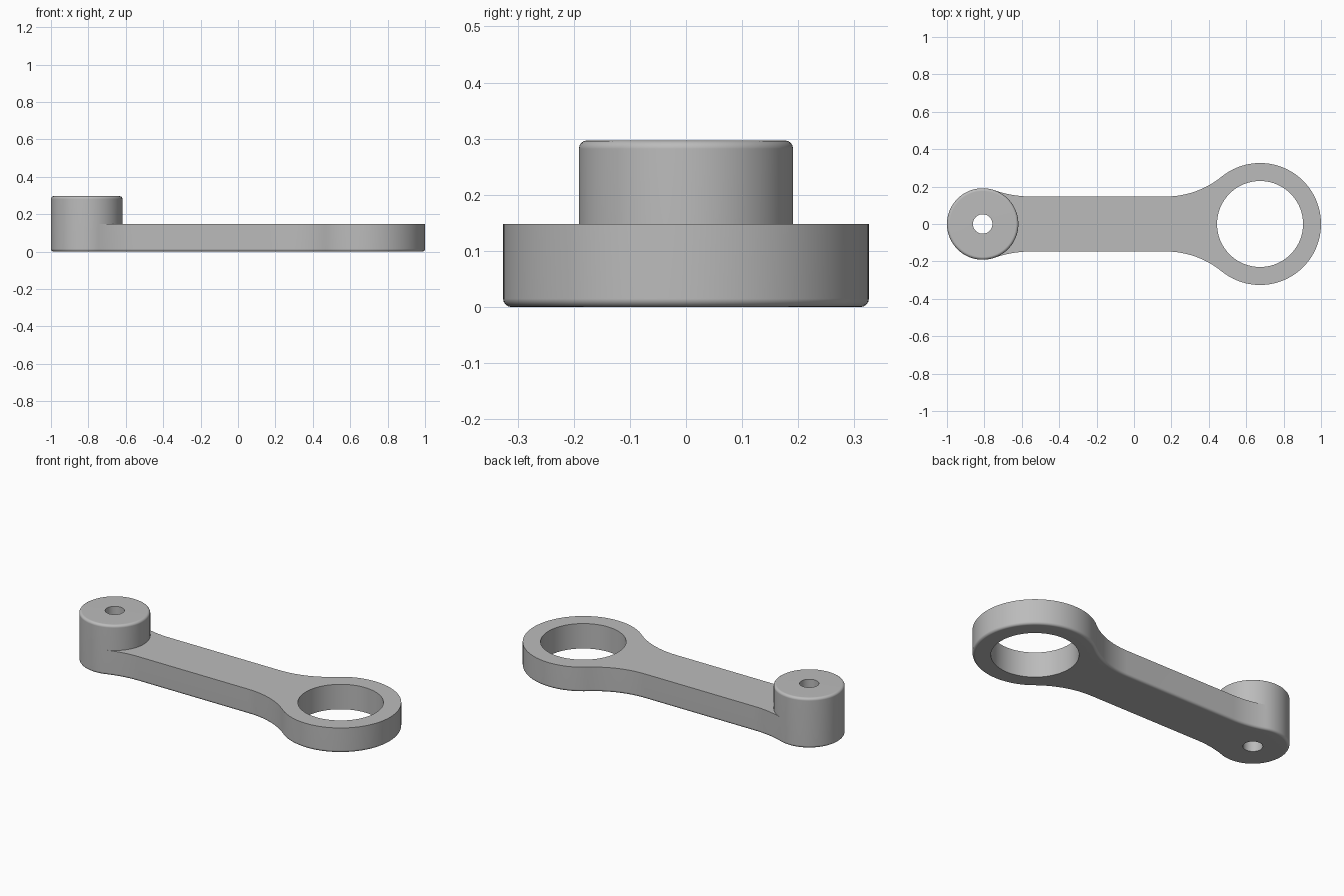
import bpy, bmesh
from math import pi, sin, cos, atan2, hypot

cube = bpy.data.objects.get("Cube")
if cube:
    bpy.data.objects.remove(cube, do_unlink=True)

# Main dimensions
RING_X, RING_R, BORE_R = 0.674, 0.326, 0.23
BOSS_X, BOSS_R, PIN_R = -0.809, 0.191, 0.052
HALF_W, ARM_H, BOSS_H, EDGE = 0.147, 0.148, 0.297, 0.015


def arc(cx, cy, r, a, b, n):
    """Points along a circular arc, both ends included."""
    return [(cx + r * cos(a + (b - a) * i / n), cy + r * sin(a + (b - a) * i / n))
            for i in range(n + 1)]


def fillet(start_x, cx, r):
    """Centre height and radius of the blend from the straight arm to a round end."""
    d = start_x - cx
    rf = (d * d + HALF_W ** 2 - r * r) / (2 * (r - HALF_W))
    return HALF_W + rf, rf


RF_X, LF_X = 0.17, -0.55
rf_y, rf_r = fillet(RF_X, RING_X, RING_R)
lf_y, lf_r = fillet(LF_X, BOSS_X, BOSS_R)
a = atan2(rf_y, RF_X - RING_X)
b = atan2(lf_y, LF_X - BOSS_X)


def boss_outer(inset):
    return arc(BOSS_X, 0, BOSS_R - inset, b, 2 * pi - b, 60)


def boss_inner(inset):
    return arc(BOSS_X, 0, BOSS_R - inset, b, -b, 40)


def outline(inset, end):
    """Counter-clockwise arm outline, closed at the boss by the given arc."""
    top = arc(RF_X, rf_y, rf_r + inset, a + pi, 1.5 * pi, 16)[1:]
    top += arc(LF_X, lf_y, lf_r + inset, 1.5 * pi, b + pi, 10)[:-1]
    bottom = [(x, -y) for x, y in reversed(top)]
    return arc(RING_X, 0, RING_R - inset, -a, a, 80) + top + end(inset) + bottom


def boss_circle(inset):
    return boss_outer(inset) + boss_inner(inset)[::-1][1:-1]


def circle(cx, r, n):
    return arc(cx, 0, r, 0, 2 * pi, n)[:-1]


bm = bmesh.new()


def loop(points, z):
    return [bm.verts.new((x, y, z)) for x, y in points]


def wall(*loops):
    for lo, hi in zip(loops, loops[1:]):
        for i in range(len(lo)):
            j = (i + 1) % len(lo)
            bm.faces.new((lo[i], lo[j], hi[j], hi[i]))


def cap(*loops):
    """Flat face filling the first loop and leaving the others as holes."""
    edges = []
    for lp in loops:
        for i, v in enumerate(lp):
            w = lp[(i + 1) % len(lp)]
            edges.append(bm.edges.get((v, w)) or bm.edges.new((v, w)))
    bmesh.ops.triangle_fill(bm, edges=edges, use_beauty=True, normal=(0, 0, 1))


# Outer side of the arm with a rounded lower edge
steps = [i * pi / 8 for i in range(5)]
sides = [loop(outline(EDGE * (1 - sin(t)), boss_outer), EDGE * (1 - cos(t))) for t in steps]
sides.append(loop(outline(0, boss_outer), ARM_H))
wall(*sides)

# Boss side with a rounded upper edge
boss = [loop(boss_circle(0), ARM_H)]
boss += [loop(boss_circle(EDGE * (1 - cos(t))), BOSS_H - EDGE * (1 - sin(t))) for t in steps]
wall(*boss)

# Bore through the ring and pin hole through the boss
bore = [loop(circle(RING_X, BORE_R, 96), z) for z in (0, ARM_H)]
pin = [loop(circle(BOSS_X, PIN_R, 48), z) for z in (0, BOSS_H)]
wall(*bore)
wall(*pin)

# Flat underside, arm top and boss top
cap(sides[0], bore[0], pin[0])
cap(loop(outline(0, boss_inner), ARM_H), bore[1])
cap(boss[-1], pin[1])

bmesh.ops.remove_doubles(bm, verts=bm.verts[:], dist=0.00005)
bmesh.ops.recalc_face_normals(bm, faces=bm.faces[:])

mesh = bpy.data.meshes.new("lever_arm")
bm.to_mesh(mesh)
bm.free()
lever = bpy.data.objects.new("lever_arm", mesh)
bpy.context.scene.collection.objects.link(lever)

# Plain grey finish
grey = bpy.data.materials.new("light_grey")
grey.use_nodes = True
color = (0.5, 0.5, 0.5, 1)
grey.diffuse_color = color
grey.node_tree.nodes["Principled BSDF"].inputs["Base Color"].default_value = color
mesh.materials.append(grey)

# Smooth curved faces, keep the flat faces flat
bpy.ops.object.select_all(action='DESELECT')
lever.select_set(True)
bpy.context.view_layer.objects.active = lever
bpy.ops.object.shade_smooth_by_angle(angle=pi / 6)
weighted = lever.modifiers.new("flat_normals", 'WEIGHTED_NORMAL')
weighted.keep_sharp = True
